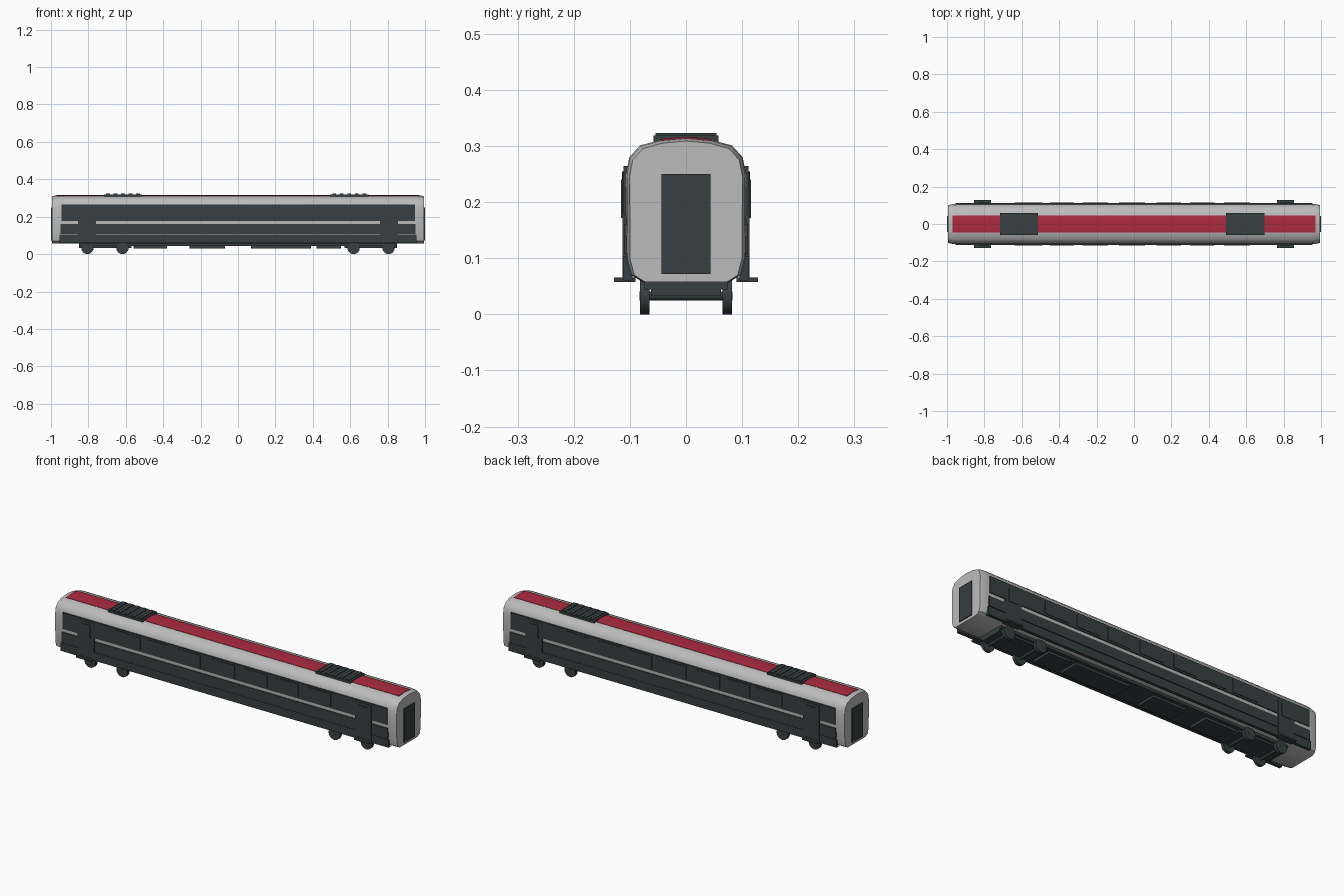
import bpy, bmesh, math
from mathutils import Matrix

if "Cube" in bpy.data.objects:
    bpy.data.objects.remove(bpy.data.objects["Cube"])


def material(name, rgb):
    m = bpy.data.materials.new(name)
    m.diffuse_color = (*rgb, 1)
    m.use_nodes = True
    m.node_tree.nodes["Principled BSDF"].inputs["Base Color"].default_value = m.diffuse_color
    return m


DARK = material("charcoal", (0.04, 0.05, 0.053))
RED = material("red", (0.42, 0.024, 0.05))
GREY = material("light_grey", (0.5, 0.5, 0.5))


def finish(name, bm, mat, smooth=False):
    bmesh.ops.recalc_face_normals(bm, faces=bm.faces)
    me = bpy.data.meshes.new(name)
    bm.to_mesh(me)
    bm.free()
    me.materials.append(mat)
    ob = bpy.data.objects.new(name, me)
    bpy.context.collection.objects.link(ob)
    if smooth:
        bpy.context.view_layer.objects.active = ob
        ob.select_set(True)
        bpy.ops.object.shade_smooth_by_angle(angle=math.radians(35))
        ob.select_set(False)
    return ob


def boxes(name, spans, mat=DARK):
    """One object made of boxes given as (x0, x1, y0, y1, z0, z1)."""
    bm = bmesh.new()
    for x0, x1, y0, y1, z0, z1 in spans:
        m = Matrix.Translation(((x0 + x1) / 2, (y0 + y1) / 2, (z0 + z1) / 2))
        m = m @ Matrix.Diagonal((x1 - x0, y1 - y0, z1 - z0, 1))
        bmesh.ops.create_cube(bm, size=1, matrix=m)
    return finish(name, bm, mat)


def both_sides(spans):
    return spans + [(a, b, -d, -c, e, f) for a, b, c, d, e, f in spans]


def both_ends(spans):
    return spans + [(-b, -a, c, d, e, f) for a, b, c, d, e, f in spans]


def loft(name, sections, mat):
    """Skin closed sections, each a list of 3D points, and cap the ends."""
    bm = bmesh.new()
    rings = [[bm.verts.new(p) for p in s] for s in sections]
    n = len(rings[0])
    for a, b in zip(rings, rings[1:]):
        for i in range(n):
            j = (i + 1) % n
            bm.faces.new((a[i], a[j], b[j], b[i]))
    bm.faces.new(rings[0])
    bm.faces.new(rings[-1])
    return finish(name, bm, mat, True)


# Body shell with slightly drawn-in ends
half = [(0.078, 0.058), (0.098, 0.07), (0.106, 0.1), (0.107, 0.25), (0.101, 0.28),
        (0.082, 0.301), (0.045, 0.311)]
ring = half + [(0, 0.315)] + [(-y, z) for y, z in reversed(half)]


def section(x, s):
    return [(x, y * s, 0.058 + (z - 0.058) * (1 - (1 - s) * 0.4)) for y, z in ring]


loft("body_shell", [section(-0.995, 0.94), section(-0.975, 0.985), section(-0.95, 1),
                    section(0.95, 1), section(0.975, 0.985), section(0.995, 0.94)], GREY)

# Red roof stripe following the roof curve
roof = [(-0.046, 0.309), (0.046, 0.309), (0.046, 0.3125), (0, 0.3165), (-0.046, 0.3125)]
loft("roof_stripe", [[(x, y, z) for y, z in roof] for x in (-0.97, 0.97)], RED)

# Dark bands along the sides
boxes("window_band", both_sides([(-0.945, 0.945, 0.1, 0.1115, 0.178, 0.264)]))
boxes("waist_band", both_sides([(-0.95, 0.95, 0.1, 0.1105, 0.108, 0.16)]))
boxes("lower_skirt", both_sides([(-0.955, 0.955, 0.095, 0.1115, 0.06, 0.104)]))

# Raised window panes
panes = [(-0.64, -0.49), (-0.45, -0.32), (-0.275, -0.14), (-0.08, 0.06),
         (0.12, 0.25), (0.30, 0.43), (0.48, 0.62)]
boxes("windows", both_sides([(a, b, 0.11, 0.1145, 0.188, 0.255) for a, b in panes]))

# Passenger doors with raised panes, and entry steps
boxes("side_doors", both_sides(both_ends([(0.76, 0.855, 0.1, 0.113, 0.066, 0.255)])))
boxes("door_windows", both_sides(both_ends([(0.78, 0.835, 0.11, 0.116, 0.172, 0.24)])))
boxes("entry_steps", both_sides(both_ends([(0.765, 0.855, 0.09, 0.128, 0.058, 0.066)])))

# Gangway doors
boxes("end_doors", both_ends([(0.985, 1.0, -0.044, 0.044, 0.072, 0.25)]))

# Roof air conditioning units with cross ribs
units = []
for c in (-0.615, 0.595):
    units.append((c - 0.102, c + 0.102, -0.058, 0.058, 0.306, 0.319))
    for k in range(5):
        x = c + (k - 2) * 0.04
        units.append((x - 0.01, x + 0.01, -0.054, 0.054, 0.318, 0.323))
boxes("roof_units", units)

# Underframe and equipment boxes
boxes("underframe", [(-0.85, 0.85, -0.074, 0.074, 0.044, 0.062)])
boxes("equipment_boxes", [(a, b, -0.055, 0.055, 0.031, 0.046)
                          for a, b in ((-0.56, -0.38), (-0.26, -0.07), (0.07, 0.39), (0.42, 0.55))])
boxes("bogie_frames", both_ends([(0.57, 0.85, -0.062, 0.062, 0.033, 0.05)]))

# Wheels and axles
wheels, axles = bmesh.new(), bmesh.new()
turn = Matrix.Rotation(math.pi / 2, 4, 'X')
for x in (-0.805, -0.618, 0.618, 0.805):
    for y in (-0.0735, 0.0735):
        bmesh.ops.create_cone(wheels, cap_ends=True, segments=20, radius1=0.033, radius2=0.033,
                              depth=0.017, matrix=Matrix.Translation((x, y, 0.033)) @ turn)
    bmesh.ops.create_cone(axles, cap_ends=True, segments=12, radius1=0.008, radius2=0.008,
                          depth=0.165, matrix=Matrix.Translation((x, 0, 0.033)) @ turn)
finish("wheels", wheels, DARK, True)
finish("axles", axles, DARK, True)
